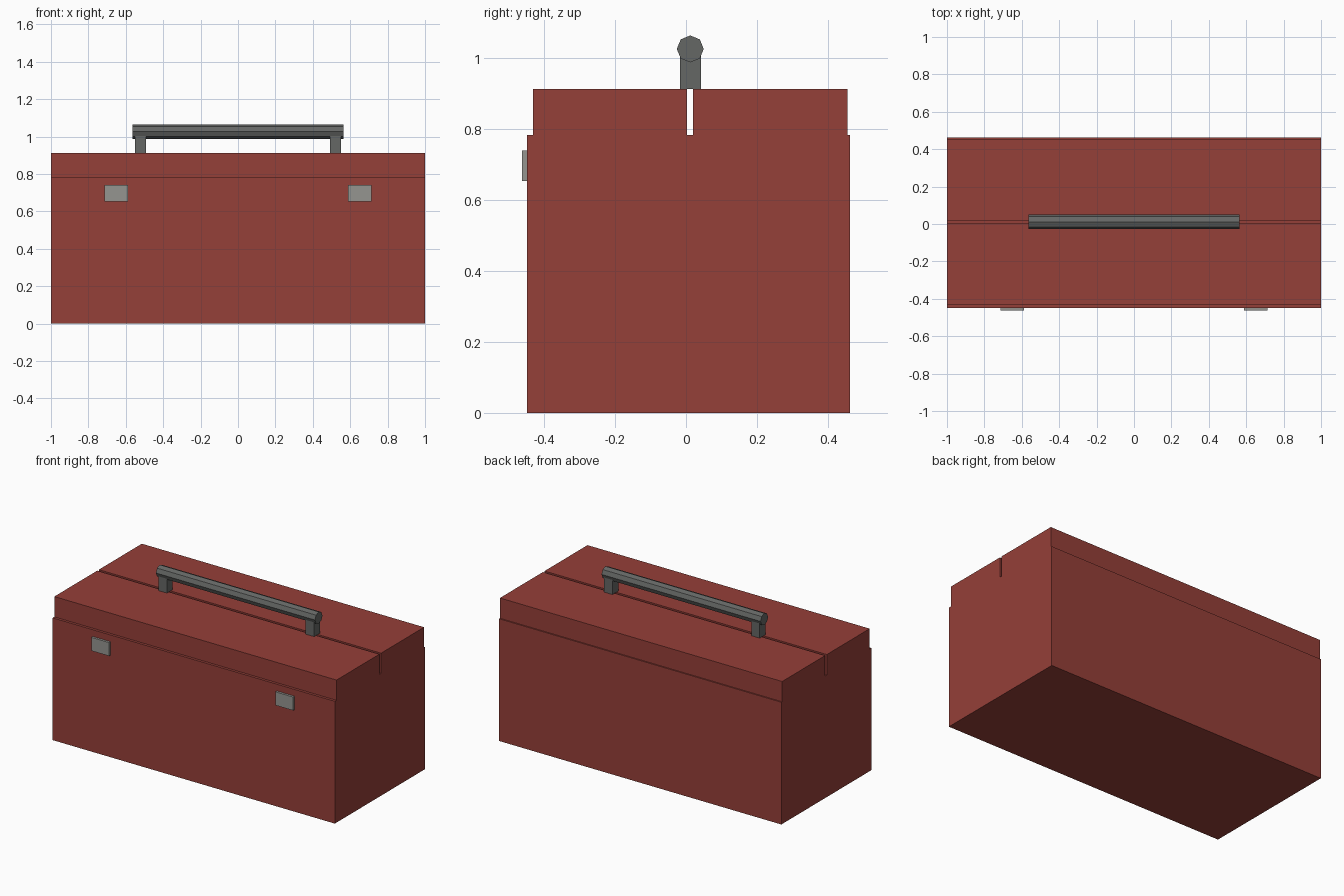
import bpy
import math

if "Cube" in bpy.data.objects:
    bpy.data.objects.remove(bpy.data.objects["Cube"])


def material(name, rgb):
    m = bpy.data.materials.new(name)
    m.diffuse_color = (*rgb, 1.0)
    m.use_nodes = True
    m.node_tree.nodes["Principled BSDF"].inputs["Base Color"].default_value = m.diffuse_color
    return m


red = material("red_paint", (0.30, 0.05, 0.04))
steel = material("steel", (0.30, 0.30, 0.28))
dark = material("dark_grey", (0.13, 0.135, 0.13))


def box(name, x, y, z, mat):
    """Box from (min, max) pairs on each axis."""
    bpy.ops.mesh.primitive_cube_add(size=1)
    ob = bpy.context.object
    ob.name = name
    ob.location = [(a + b) / 2 for a, b in (x, y, z)]
    ob.scale = [b - a for a, b in (x, y, z)]
    bpy.ops.object.transform_apply(location=False, rotation=False, scale=True)
    ob.data.materials.append(mat)
    return ob


# Main case
BODY_TOP, LID_TOP = 0.783, 0.913
box("body", (-1, 1), (-0.448, 0.463), (0, BODY_TOP), red)

# Two lid halves with a narrow gap between them
box("front_lid", (-1, 1), (-0.431, 0.003), (BODY_TOP, LID_TOP), red)
box("back_lid", (-1, 1), (0.020, 0.455), (BODY_TOP, LID_TOP), red)

# Latches and handle posts on both sides
for side, s in (("left", -1), ("right", 1)):
    cx = s * 0.652
    box(side + "_latch", (cx - 0.063, cx + 0.063), (-0.463, -0.447), (0.654, 0.740), steel)
    cx = s * 0.522
    box(side + "_handle_post", (cx - 0.03, cx + 0.03), (-0.017, 0.042), (LID_TOP, 1.015), dark)

# Eight-sided grip bar along x
bpy.ops.mesh.primitive_cylinder_add(vertices=8, radius=0.038, depth=1.127,
                                    location=(0, 0.012, 1.026),
                                    rotation=(0, math.pi / 2, 0))
grip = bpy.context.object
grip.name = "handle_grip"
grip.data.materials.append(dark)
